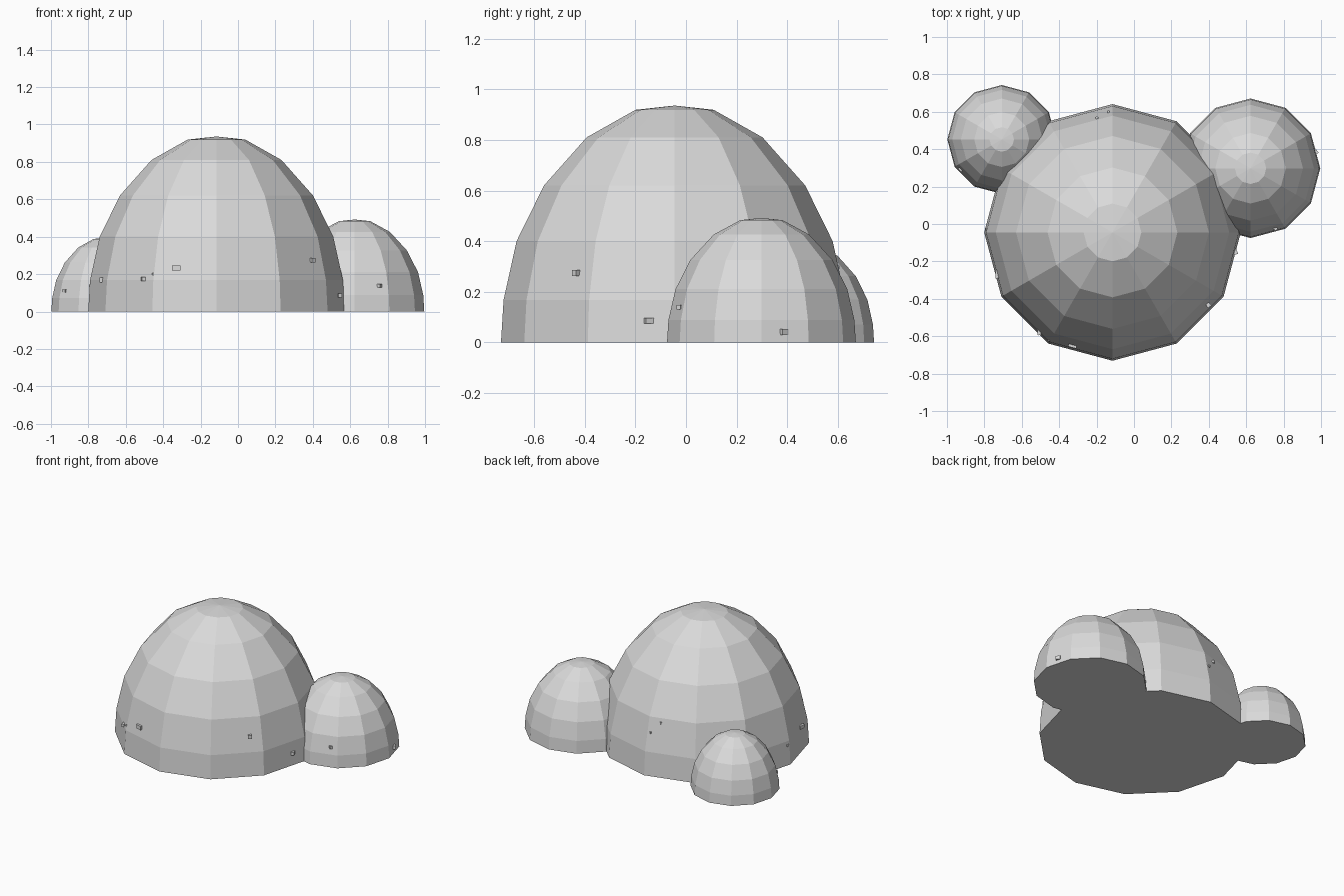
import bpy
import bmesh
import math
from mathutils import Vector, Matrix
from mathutils.bvhtree import BVHTree

cube = bpy.data.objects.get("Cube")
if cube:
    bpy.data.objects.remove(cube, do_unlink=True)

grey = bpy.data.materials.new("stone_grey")
grey.use_nodes = True
colour = (0.7, 0.7, 0.7, 1)
grey.diffuse_color = colour
grey.node_tree.nodes["Principled BSDF"].inputs["Base Color"].default_value = colour

SIDES = 12
# Dome profile as (radius, height) fractions, from base to cap
PROFILE = [(1, 0), (0.985, 0.18), (0.91, 0.428), (0.752, 0.663),
           (0.506, 0.866), (0.225, 0.982)]


def finish(bm, name):
    """Turn a bmesh into a flat-shaded grey object."""
    bmesh.ops.recalc_face_normals(bm, faces=bm.faces)
    mesh = bpy.data.meshes.new(name)
    bm.to_mesh(mesh)
    mesh.materials.append(grey)
    obj = bpy.data.objects.new(name, mesh)
    bpy.context.collection.objects.link(obj)


def dome(name, x, y, radius, height):
    """Faceted dome with a flat base; returns its surface for placing chips."""
    bm = bmesh.new()
    rings = []
    for r, z in PROFILE:
        ring = []
        for i in range(SIDES):
            a = math.tau * i / SIDES
            ring.append(bm.verts.new((x + radius * r * math.cos(a),
                                      y + radius * r * math.sin(a), height * z)))
        rings.append(ring)
    apex = bm.verts.new((x, y, height))
    for i in range(SIDES):
        j = (i + 1) % SIDES
        for low, high in zip(rings, rings[1:]):
            bm.faces.new((low[i], low[j], high[j], high[i]))
        bm.faces.new((rings[-1][i], rings[-1][j], apex))
    bm.faces.new(rings[0])
    surface = BVHTree.FromBMesh(bm)
    finish(bm, name)
    return surface


def chip(name, surface, spot, width, length, tilt):
    """Small tapered stone chip seated on a dome, turned about its normal."""
    point, normal, _, _ = surface.find_nearest(Vector(spot))
    bm = bmesh.new()
    bmesh.ops.create_cube(bm, size=1)
    for v in bm.verts:
        if v.co.y > 0:
            v.co.x *= 0.7
    turn = normal.to_track_quat('Z', 'Y').to_matrix().to_4x4()
    spin = Matrix.Rotation(math.radians(tilt), 4, 'Z')
    size = Matrix.Diagonal((width, length, width, 1))
    bm.transform(Matrix.Translation(point) @ turn @ spin @ size)
    finish(bm, name)


# Domes
main = dome("large_dome", -0.115, -0.045, 0.686, 0.936)
left = dome("medium_dome", 0.623, 0.298, 0.373, 0.492)
right = dome("small_dome", -0.707, 0.452, 0.291, 0.395)

# Stone chips: surface, spot, width, length, tilt
chips = [
    (main, (-0.33, -0.655, 0.235), 0.027, 0.045, 80),
    (main, (-0.51, -0.575, 0.175), 0.02, 0.042, 10),
    (main, (-0.74, -0.27, 0.17), 0.025, 0.045, 5),
    (main, (0.395, -0.43, 0.275), 0.025, 0.038, 40),
    (main, (0.55, -0.145, 0.087), 0.022, 0.042, 20),
    (main, (-0.2, 0.575, 0.37), 0.017, 0.022, 30),
    (main, (-0.14, 0.61, 0.3), 0.014, 0.02, 0),
    (main, (-0.795, -0.03, 0.14), 0.012, 0.022, 15),
    (main, (-0.455, -0.62, 0.2), 0.01, 0.014, 0),
    (left, (0.755, -0.03, 0.14), 0.018, 0.026, 60),
    (left, (0.98, 0.39, 0.042), 0.025, 0.03, 30),
    (right, (-0.93, 0.29, 0.11), 0.017, 0.024, 50),
]
for n, spec in enumerate(chips, 1):
    chip(f"stone_chip_{n}", *spec)
